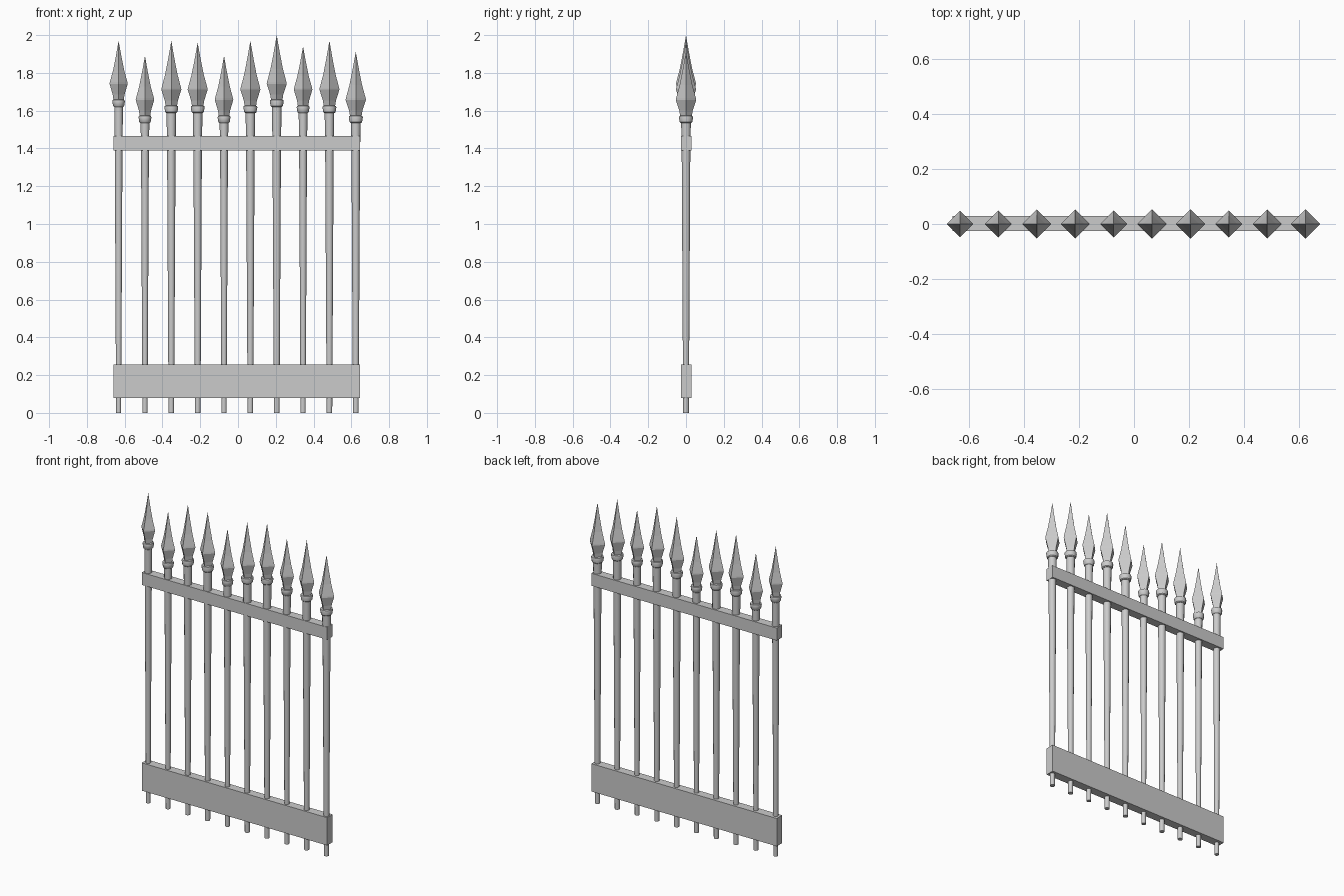
import bpy, bmesh, math

if "Cube" in bpy.data.objects:
    bpy.data.objects.remove(bpy.data.objects["Cube"])


def new_object(name, bm):
    bmesh.ops.recalc_face_normals(bm, faces=bm.faces)
    me = bpy.data.meshes.new(name)
    bm.to_mesh(me)
    bm.free()
    ob = bpy.data.objects.new(name, me)
    bpy.context.scene.collection.objects.link(ob)
    return ob


def lathe(name, x, profile, sides, smooth=False):
    """Closed stack of rings from (radius, z) pairs; radius 0 makes a point."""
    bm = bmesh.new()
    rings = []
    for r, z in profile:
        n = sides if r > 0 else 1
        rings.append([bm.verts.new((x + r * math.cos(math.tau * i / n),
                                    r * math.sin(math.tau * i / n), z)) for i in range(n)])
    for a, b in zip(rings, rings[1:]):
        for i in range(sides):
            j = (i + 1) % sides
            if len(b) == 1:
                bm.faces.new((a[i], a[j], b[0]))
            else:
                bm.faces.new((a[i], a[j], b[j], b[i]))
    bm.faces.new(rings[0][::-1])
    if len(rings[-1]) > 1:
        bm.faces.new(rings[-1])
    ob = new_object(name, bm)
    if smooth:
        bpy.context.view_layer.objects.active = ob
        ob.select_set(True)
        bpy.ops.object.shade_smooth_by_angle(angle=math.radians(35))
        ob.select_set(False)


def rail(name, z0, z1):
    bm = bmesh.new()
    bmesh.ops.create_cube(bm, size=1)
    for v in bm.verts:
        v.co = (-0.007 + v.co.x * 1.306, 0.002 + v.co.y * 0.055,
                (z0 + z1) / 2 + v.co.z * (z1 - z0))
    new_object(name, bm)


# Cross rails
rail("bottom_rail", 0.078, 0.255)
rail("top_rail", 1.388, 1.467)

# Pickets: collar base height, widest spear height, tip height, spear half width
pickets = [
    (1.625, 1.745, 1.97, 0.048), (1.54, 1.66, 1.89, 0.049),
    (1.593, 1.715, 1.97, 0.053), (1.593, 1.715, 1.96, 0.053),
    (1.54, 1.66, 1.89, 0.049), (1.593, 1.715, 1.97, 0.053),
    (1.625, 1.745, 2.0, 0.053), (1.593, 1.715, 1.94, 0.049),
    (1.593, 1.715, 1.97, 0.053), (1.54, 1.66, 1.912, 0.054),
]
for i, (c, m, t, w) in enumerate(pickets):
    x = -0.632 + i * 0.1395
    k = w / 0.052
    # Tapered bar
    lathe(f"picket_bar_{i + 1}", x,
          [(0.0145 * k, 0), (0.022 * k, 1.39), (0.025 * k, c + 0.01)], 12, True)
    # Collar ring
    lathe(f"picket_collar_{i + 1}", x,
          [(0.027 * k, c - 0.005), (0.032 * k, c), (0.036 * k, c + 0.024),
           (0.034 * k, c + 0.032), (0.026 * k, c + 0.034)], 12, True)
    # Four-sided spear head with concave flare and point
    h = t - m
    lathe(f"spear_head_{i + 1}", x,
          [(0.029 * k, c + 0.028), (0.034 * k, c + 0.06), (w, m - 0.003),
           (w * 0.97, m + 0.006), (w * 0.62, m + h * 0.3),
           (w * 0.32, m + h * 0.62), (0, t)], 4)
